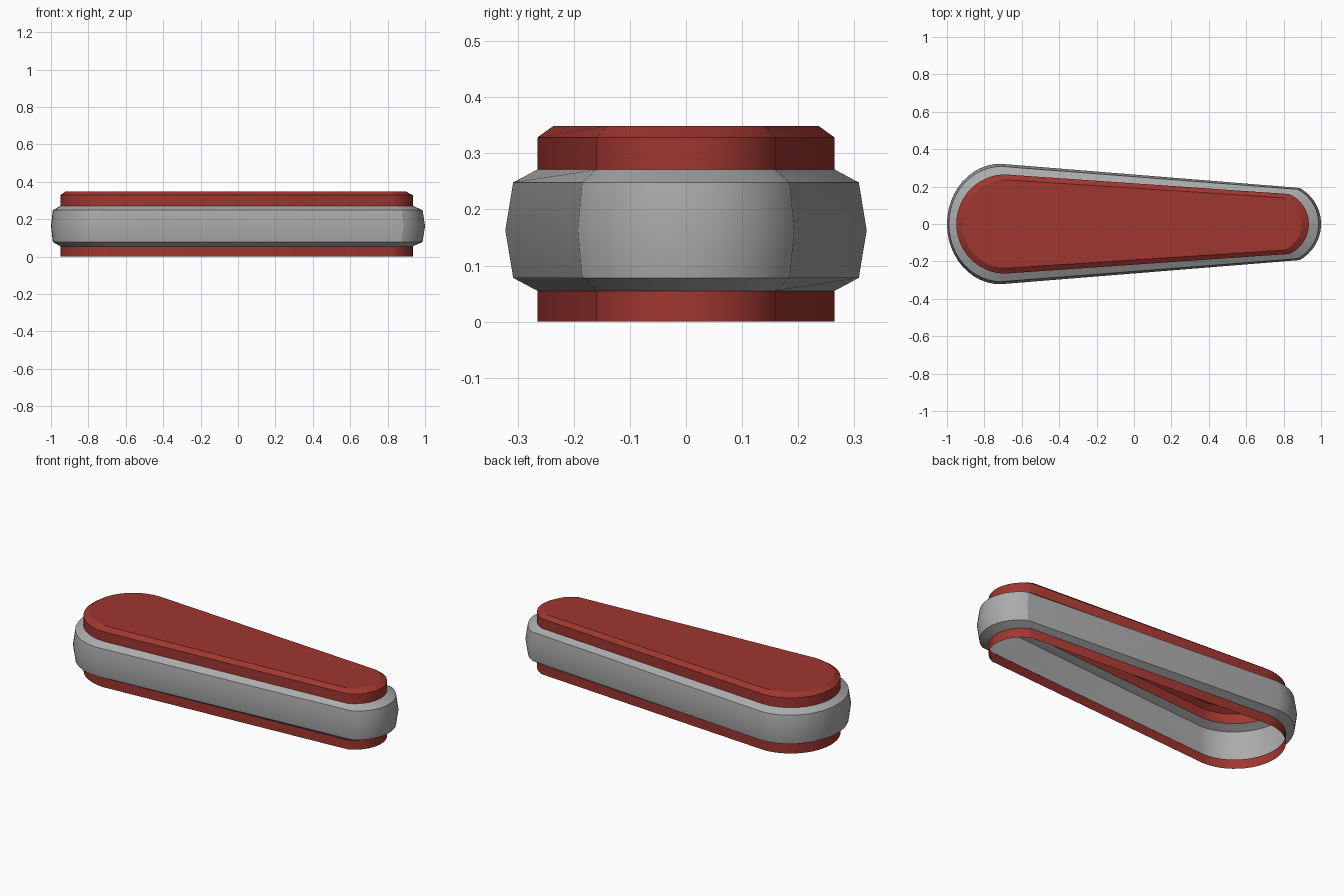
import bpy, bmesh, math

if "Cube" in bpy.data.objects:
    bpy.data.objects.remove(bpy.data.objects["Cube"])


def material(name, rgb):
    m = bpy.data.materials.new(name)
    m.diffuse_color = (*rgb, 1)
    m.use_nodes = True
    m.node_tree.nodes["Principled BSDF"].inputs["Base Color"].default_value = m.diffuse_color
    return m


red = material("red", (0.35, 0.037, 0.029))
grey = material("grey", (0.41, 0.41, 0.41))


def outline(left, centre, half, corner_x, corner_y, right, n=24):
    """Tapered outline: wide round left end, straight sides, shallow right arc."""
    pts = []
    for i in range(n + 1):
        a = math.pi / 2 + math.pi * i / n
        pts.append((centre + (centre - left) * math.cos(a), half * math.sin(a)))
    sag = right - corner_x
    r = (corner_y ** 2 + sag ** 2) / (2 * sag)
    spread = math.asin(corner_y / r)
    for i in range(n + 1):
        a = -spread + 2 * spread * i / n
        pts.append((right - r + r * math.cos(a), r * math.sin(a)))
    return pts


def shell(name, levels, mat, cap=False):
    """Skin through outlines stacked in z, open underneath."""
    bm = bmesh.new()
    rings = [[bm.verts.new((x, y, z)) for x, y in outline(*o)] for o, z in levels]
    for low, high in zip(rings, rings[1:]):
        for i in range(len(low)):
            j = (i + 1) % len(low)
            bm.faces.new((low[i], low[j], high[j], high[i]))
    if cap:
        bm.faces.new(rings[-1])
    me = bpy.data.meshes.new(name)
    bm.to_mesh(me)
    bm.free()
    me.materials.append(mat)
    ob = bpy.data.objects.new(name, me)
    bpy.context.collection.objects.link(ob)
    bpy.ops.object.select_all(action='DESELECT')
    bpy.context.view_layer.objects.active = ob
    ob.select_set(True)
    bpy.ops.object.shade_smooth_by_angle(angle=math.radians(24))


# left end, arc centre, half width, right corner x, right corner y, right end
body = (-0.95, -0.69, 0.265, 0.83, 0.16, 0.935)
top = (-0.92, -0.68, 0.236, 0.80, 0.14, 0.895)
edge = (-0.99, -0.71, 0.308, 0.875, 0.185, 0.987)
bulge = (-1.0, -0.715, 0.322, 0.885, 0.193, 1.0)

# Lower lip, bulging rim and bevelled cap
shell("lower_lip", [(body, 0), (body, 0.055)], red)
shell("rim_band", [(body, 0.055), (edge, 0.078), (bulge, 0.163),
                   (edge, 0.248), (body, 0.271)], grey)
shell("top_cap", [(body, 0.271), (body, 0.328), (top, 0.349)], red, cap=True)
